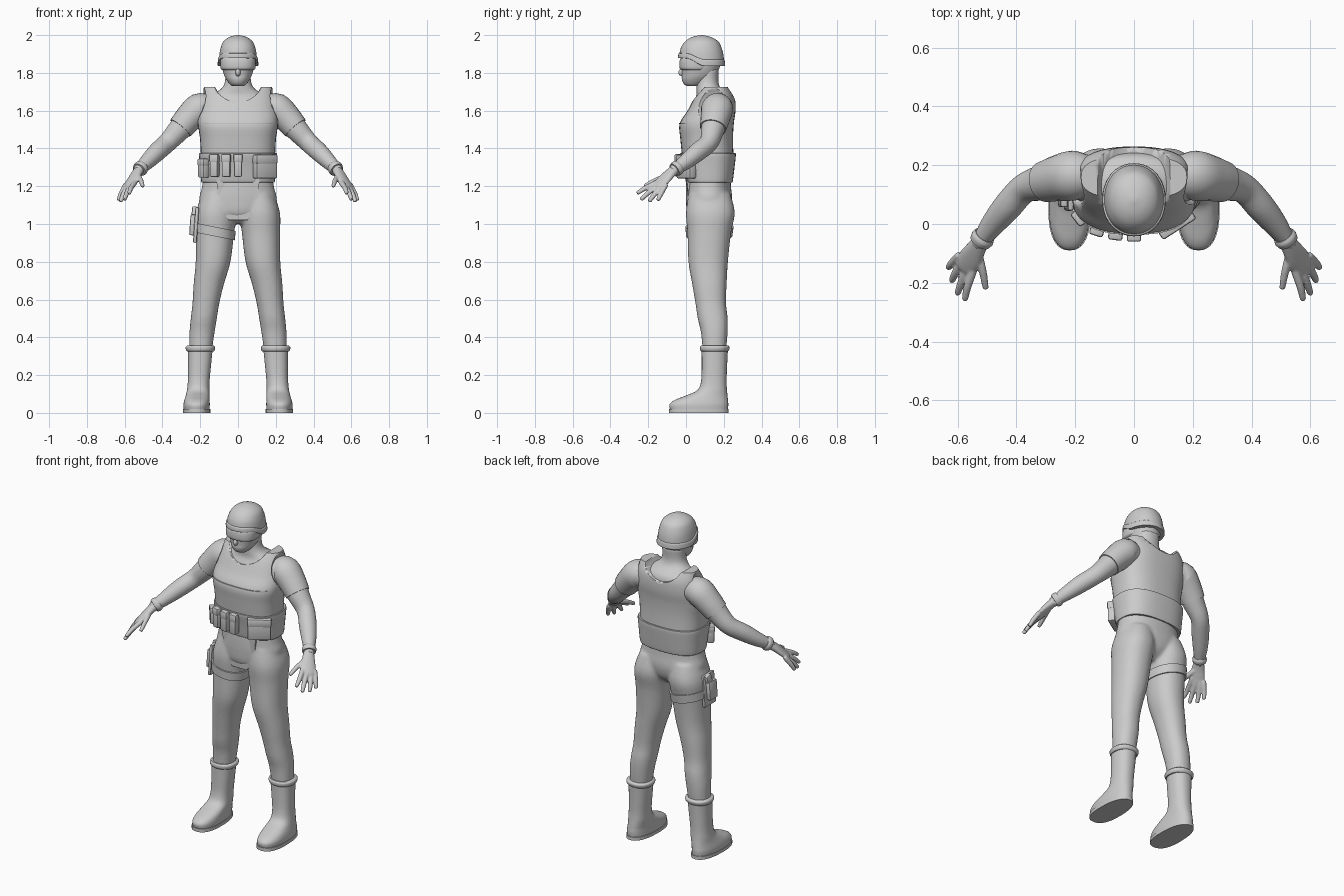
import bpy, bmesh, math
from mathutils import Vector as V


def spline(rows, n=4):
    """Catmull-Rom interpolation of rows of numbers."""
    out = []
    for i in range(len(rows) - 1):
        a, b, c, d = (rows[max(0, min(len(rows) - 1, i + k))] for k in (-1, 0, 1, 2))
        for s in range(n):
            t = s / n
            out.append([.5 * (2 * q + (r - p) * t + (2 * p - 5 * q + 4 * r - w) * t * t
                              + (3 * q - p - 3 * r + w) * t ** 3) for p, q, r, w in zip(a, b, c, d)])
    return out + [list(rows[-1])]


def skin(bm, rings, sx=1):
    """Loft closed rings, cap both ends."""
    vs = [[bm.verts.new((p[0] * sx, p[1], p[2])) for p in r] for r in rings]
    n = len(vs[0])
    fs = [bm.faces.new((a[i], a[(i + 1) % n], b[(i + 1) % n], b[i]))
          for a, b in zip(vs, vs[1:]) for i in range(n)]
    fs += [bm.faces.new(vs[0]), bm.faces.new(vs[-1])]
    bmesh.ops.recalc_face_normals(bm, faces=fs)


def column(rows, p=2.2, n=40, taper=0, tilt=0, steps=4):
    """Horizontal superellipse rings from rows (z, x, rx, y_front, y_back)."""
    rings = []
    for z, x, rx, yf, yb in spline(rows, steps):
        ring = []
        for i in range(n):
            a = 2 * math.pi * i / n
            c, s = math.cos(a), math.sin(a)
            dx = rx * math.copysign(abs(c) ** (2 / p), c) * (1 - taper * (s + 1) / 2)
            dy = (yb - yf) / 2 * math.copysign(abs(s) ** (2 / p), s)
            ring.append((x + dx, (yf + yb) / 2 + dy, z + tilt * dx))
        rings.append(ring)
    return rings


def tube(rows, side=(0, 1, .3), n=24, steps=4):
    """Elliptical rings along a path from rows (x, y, z, r_side, r_other)."""
    rows = spline(rows, steps)
    rings = []
    for i, r in enumerate(rows):
        t = (V(rows[min(i + 1, len(rows) - 1)][:3]) - V(rows[max(i - 1, 0)][:3])).normalized()
        u = V(side) - t * V(side).dot(t)
        u.normalize()
        w = t.cross(u)
        rings.append([V(r[:3]) + u * r[3] * math.cos(2 * math.pi * k / n)
                      + w * r[4] * math.sin(2 * math.pi * k / n) for k in range(n)])
    return rings


def finish(name, bm, angle=40):
    me = bpy.data.meshes.new(name)
    bm.to_mesh(me)
    bm.free()
    ob = bpy.data.objects.new(name, me)
    bpy.context.collection.objects.link(ob)
    bpy.ops.object.select_all(action='DESELECT')
    ob.select_set(True)
    bpy.context.view_layer.objects.active = ob
    bpy.ops.object.shade_smooth_by_angle(angle=math.radians(angle))
    return ob


def part(name, *lofts, sides=(1,)):
    bm = bmesh.new()
    for rings in lofts:
        for sx in sides:
            skin(bm, rings, sx)
    return finish(name, bm)


def fuse(ob, voxel, smooth):
    m = ob.modifiers.new("fuse", 'REMESH')
    m.mode, m.voxel_size, m.use_smooth_shade = 'VOXEL', voxel, True
    m = ob.modifiers.new("relax", 'SMOOTH')
    m.factor, m.iterations = .5, smooth


def box(name, loc, size, rot=(0, 0, 0), bevel=.008):
    bm = bmesh.new()
    bmesh.ops.create_cube(bm, size=1)
    bmesh.ops.scale(bm, vec=size, verts=bm.verts)
    bmesh.ops.bevel(bm, geom=bm.edges[:], offset=bevel, segments=2, profile=.5, affect='EDGES')
    ob = finish(name, bm)
    ob.location, ob.rotation_euler = loc, [math.radians(a) for a in rot]
    return ob


def ball(name, loc, size):
    bm = bmesh.new()
    bmesh.ops.create_uvsphere(bm, u_segments=40, v_segments=24, radius=1)
    bmesh.ops.scale(bm, vec=size, verts=bm.verts)
    bmesh.ops.translate(bm, vec=loc, verts=bm.verts)
    return finish(name, bm)


BOTH = (1, -1)

# body: torso, legs and arms fused into one skin
torso = column([(1.0, 0, .05, .06, .17), (1.05, 0, .15, .01, .225), (1.12, 0, .205, 0, .245),
                (1.2, 0, .19, 0, .238), (1.3, 0, .18, .005, .235), (1.45, 0, .19, -.005, .238),
                (1.55, 0, .2, 0, .242), (1.63, 0, .19, .03, .245), (1.68, 0, .15, .055, .23),
                (1.71, 0, .095, .055, .19), (1.75, 0, .07, .055, .172), (1.82, 0, .068, .06, .175)])
leg = column([(1.16, .1, .09, .015, .235), (1.06, .115, .107, 0, .258), (.95, .122, .101, .008, .238),
              (.8, .132, .092, .013, .222), (.68, .155, .08, .033, .215), (.58, .17, .071, .05, .212),
              (.5, .181, .069, .062, .221), (.42, .191, .066, .08, .22), (.3, .2, .058, .09, .21)])
arm = tube([(.12, .16, 1.61, .065, .065), (.2, .165, 1.61, .08, .079), (.26, .155, 1.56, .073, .071),
            (.315, .14, 1.495, .062, .061), (.375, .12, 1.43, .051, .052), (.43, .06, 1.38, .05, .05),
            (.48, 0, 1.33, .042, .042), (.52, -.055, 1.29, .03, .032), (.533, -.075, 1.277, .029, .03)])
bm = bmesh.new()
skin(bm, torso)
for sx in BOTH:
    skin(bm, leg, sx)
    skin(bm, arm, sx)
fuse(finish("body", bm), .009, 6)

# gloves: palm, four fingers and thumb
side = (.06, .05, -.02)
lofts = [tube([(.522, -.06, 1.288, .028, .026), (.54, -.09, 1.262, .036, .022),
               (.558, -.12, 1.232, .043, .019), (.578, -.148, 1.2, .04, .015),
               (.585, -.158, 1.19, .02, .008)], side)]
for base, mid, tip in [((.55, -.165, 1.215), (.567, -.215, 1.19), (.575, -.255, 1.165)),
                       ((.57, -.152, 1.2), (.588, -.2, 1.165), (.6, -.235, 1.132)),
                       ((.588, -.135, 1.193), (.608, -.168, 1.155), (.62, -.193, 1.122)),
                       ((.602, -.115, 1.193), (.62, -.134, 1.158), (.631, -.148, 1.128)),
                       ((.53, -.1, 1.255), (.515, -.16, 1.232), (.505, -.215, 1.203))]:
    start, end = V(base).lerp(V(mid), -.5), V(tip).lerp(V(mid), -.1)
    lofts.append(tube([(*start, .013, .013), (*base, .0145, .014), (*mid, .0135, .013),
                       (*tip, .0105, .0105), (*end, .005, .005)], side, 16))
fuse(part("gloves", *lofts, sides=BOTH), .0045, 3)
part("glove_cuffs", tube([(.508, -.038, 1.302, .036, .036), (.515, -.048, 1.295, .041, .041),
                          (.524, -.061, 1.286, .037, .037)], side), sides=BOTH)

# short sleeves
part("sleeves", tube([(.16, .165, 1.61, .07, .07), (.205, .165, 1.61, .085, .082),
                      (.26, .155, 1.56, .078, .075), (.305, .143, 1.508, .07, .068)]), sides=BOTH)

# boots with collar and sole
part("boots", column([(.018, .219, .073, -.085, .222), (.045, .219, .074, -.087, .224),
                      (.068, .217, .071, -.06, .222), (.09, .214, .067, -.005, .22),
                      (.12, .211, .063, .06, .217), (.17, .208, .061, .08, .215),
                      (.26, .203, .065, .083, .218), (.35, .199, .07, .082, .223)],
                     p=2.3, taper=.12), sides=BOTH)
part("boot_soles", column([(0, .219, .077, -.09, .226), (.02, .219, .077, -.09, .226)],
                          p=2.4, taper=.12), sides=BOTH)
part("boot_collars", column([(.325, .199, .07, .082, .22), (.333, .199, .076, .075, .228),
                             (.348, .199, .078, .074, .231), (.356, .199, .07, .08, .223)]), sides=BOTH)

# head, nose and goggles
part("head", column([(1.73, 0, .03, .005, .07), (1.742, 0, .045, -.012, .1), (1.765, 0, .062, -.022, .135),
                     (1.79, 0, .074, -.022, .16), (1.83, 0, .085, -.024, .178),
                     (1.88, 0, .09, -.022, .188), (1.93, 0, .08, -.005, .17)], p=2.1))
ball("nose", (0, -.018, 1.803), (.014, .022, .022))
part("goggles", column([(1.815, 0, .083, -.022, .12), (1.825, 0, .092, -.034, .13),
                        (1.862, 0, .094, -.034, .13), (1.885, 0, .09, -.026, .12)], p=2.4))


# helmet: front edge is higher than the ears and nape
def drop_rim(ob):
    for v in ob.data.vertices:
        t = max(0, min(1, (v.co.y - .0) / .1))
        v.co.z -= .042 * t * t * (3 - 2 * t) * max(0, min(1, (1.96 - v.co.z) / .07))


drop_rim(part("helmet", column([(1.882, 0, .102, -.036, .2), (1.91, 0, .1, -.033, .2),
                                (1.94, 0, .093, -.024, .19), (1.97, 0, .074, -.001, .167),
                                (1.99, 0, .045, .033, .132), (2, 0, .008, .075, .09)], p=2.1)))
drop_rim(part("helmet_rim", column([(1.878, 0, .104, -.038, .202), (1.88, 0, .108, -.042, .207),
                                    (1.9, 0, .106, -.04, .205), (1.904, 0, .1, -.034, .2)], p=2.1)))

# vest with neckline and armholes cut out, and its lower band
vest = part("vest", column([(1.35, 0, .196, -.02, .252), (1.45, 0, .201, -.03, .249),
                            (1.53, 0, .212, -.034, .253), (1.6, 0, .208, .008, .262),
                            (1.67, 0, .195, .045, .258), (1.725, 0, .18, .085, .232)], p=2.6))
cutters = [ball("neckline_cutter", (0, .12, 1.765), (.132, .5, .12))]
cutters += [ball("armhole_cutter", (s * .27, .135, 1.645), (.113, .115, .125)) for s in BOTH]
for c in cutters:
    m = vest.modifiers.new("cut", 'BOOLEAN')
    m.operation, m.object, m.solver = 'DIFFERENCE', c, 'EXACT'
    c.hide_render = True
    c.hide_set(True)
part("vest_band", column([(1.222, 0, .19, .004, .243), (1.228, 0, .195, -.002, .248),
                          (1.3, 0, .201, -.016, .257), (1.368, 0, .207, -.031, .264),
                          (1.374, 0, .2, -.024, .258)], p=2.6))
part("chest_seam", column([(1.53, 0, .2, -.036, .2), (1.536, 0, .2, -.036, .2)], p=2.6))

# belt pouches
for x, y, w, h, z, rot in [(-.182, .025, .05, .1, 1.295, -52), (-.124, -.017, .044, .12, 1.31, -18),
                           (-.062, -.031, .044, .12, 1.31, -8), (0, -.036, .044, .12, 1.31, 0),
                           (.143, .002, .13, .125, 1.303, 33)]:
    box("pouch", (x, y, z), (w, .042, h), (0, 0, rot))
    box("pouch_flap", (x, y, z + h * .32), (w + .005, .048, h * .38), (0, 0, rot))

# groin guard: a tapered plate
bm = bmesh.new()
pts = [(-.115, 1.24), (.115, 1.24), (.1, 1.09), (.05, 1.02), (-.05, 1.02), (-.1, 1.09)]
skin(bm, [[(x, d - .022 + (1.24 - z) * .13 + x * x * 2, z) for x, z in pts] for d in (0, .05)])
finish("groin_guard", bm, 30)

# thigh strap and holster
part("thigh_strap", column([(.935, -.124, .107, 0, .245), (.985, -.121, .109, -.003, .252)],
                           tilt=-.2))
box("holster_plate", (-.222, .1, .995), (.02, .11, .19), (0, 4, 0))
box("holster", (-.238, .095, .995), (.034, .075, .11), (0, 4, 0))
box("holster_grip", (-.23, .115, 1.06), (.03, .045, .06), (-15, 4, 0))
